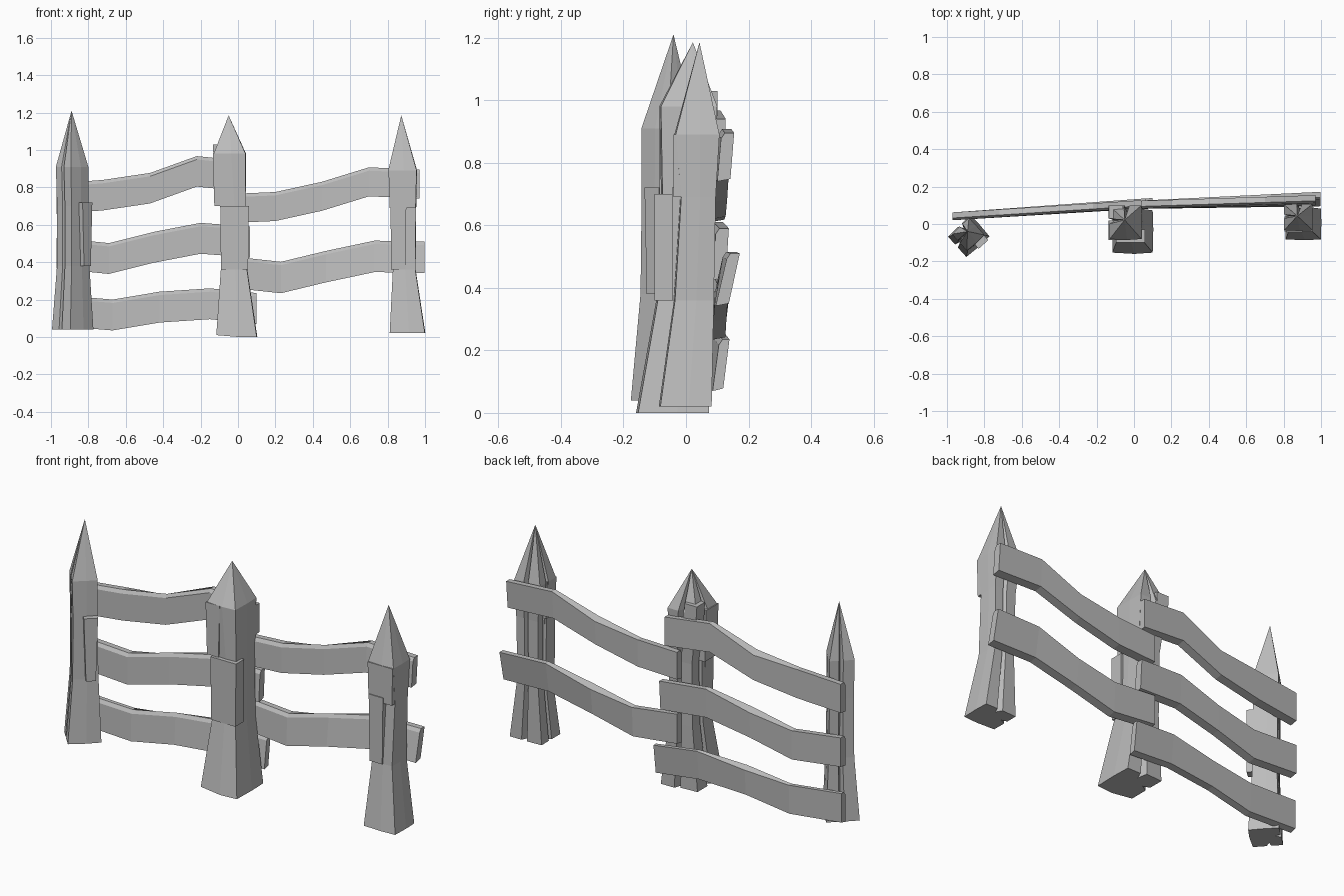
import bpy, bmesh, math
from mathutils import Matrix, Vector

old = bpy.data.objects.get("Cube")
if old:
    bpy.data.objects.remove(old, do_unlink=True)

# Single weathered grey material
grey = bpy.data.materials.new("weathered grey")
grey.use_nodes = True
grey.diffuse_color = (0.5, 0.5, 0.5, 1)
bsdf = grey.node_tree.nodes["Principled BSDF"]
bsdf.inputs["Base Color"].default_value = grey.diffuse_color
bsdf.inputs["Roughness"].default_value = 0.9


def loft(name, rings, tip=None):
    """Skin closed rings; cap the ends, or gather the last ring to a tip."""
    bm = bmesh.new()
    loops = [[bm.verts.new(p) for p in ring] for ring in rings]
    n = len(loops[0])
    for a, b in zip(loops, loops[1:]):
        for i in range(n):
            j = (i + 1) % n
            bm.faces.new((a[i], a[j], b[j], b[i]))
    bm.faces.new(loops[0][::-1])
    if tip:
        t = bm.verts.new(tip)
        for i in range(n):
            bm.faces.new((loops[-1][i], loops[-1][(i + 1) % n], t))
    else:
        bm.faces.new(loops[-1])
    bmesh.ops.recalc_face_normals(bm, faces=bm.faces)
    mesh = bpy.data.meshes.new(name)
    bm.to_mesh(mesh)
    bm.free()
    mesh.materials.append(grey)
    obj = bpy.data.objects.new(name, mesh)
    bpy.context.collection.objects.link(obj)
    return obj


# Rough square with a bowed front and split grooves on the back and one side
POST_SHAPE = [(-1, -1), (0.1, -1.06), (1, -1), (1.03, 0.1), (1, 1), (0.25, 1),
              (0.1, 0.6), (-0.1, 1), (-1, 0.95), (-1, 0.2), (-0.65, 0.1), (-1, -0.1)]


def post(name, sections, tip, turn=0):
    """Each section is z, centre x, centre y, half width, half depth."""
    spin = Matrix.Rotation(math.radians(turn), 3, 'Z')
    rings = []
    for z, cx, cy, hx, hy in sections:
        rings.append([Vector((cx, cy, z)) + spin @ Vector((u * hx, v * hy, 0))
                      for u, v in POST_SHAPE])
    return loft(name, rings, tip)


def splinter(name, low, high, taper=0.8, turn=0):
    """Slab of split wood spanning low to high, narrower at its foot."""
    a, b = Vector(low), Vector(high)
    mid, half = (a + b) / 2, (b - a) / 2
    spin = Matrix.Rotation(math.radians(turn), 3, 'Z')
    rings = []
    for s, k in ((-1, taper), (1, 1)):
        rings.append([mid + spin @ Vector((u * half.x * k, v * half.y, s * half.z))
                      for u, v in ((-1, -1), (1, -1), (1, 1), (-1, 1))])
    return loft(name, rings)


def rail(name, path, height, y_ends, lean=(0, 0), thick=0.042):
    """Path holds x and top z; the board has a chamfered front top edge."""
    x0, x1 = path[0][0], path[-1][0]
    rings = []
    for i, (x, top) in enumerate(path):
        t = (x - x0) / (x1 - x0)
        y = y_ends[0] + (y_ends[1] - y_ends[0]) * t
        k = lean[0] + (lean[1] - lean[0]) * t
        chip = 0.02 if i == len(path) // 2 else 0
        rings.append([(x, y, top - height), (x, y + k, top - 0.018),
                      (x, y + k + 0.012, top), (x, y + k + thick, top - chip),
                      (x, y + thick, top - height + 0.008)])
    return loft(name, rings)


# Posts
post("right_post", [(0.04, -0.885, -0.065, 0.083, 0.075), (0.38, -0.882, -0.058, 0.064, 0.06),
                    (0.7, -0.885, -0.057, 0.06, 0.06), (0.91, -0.888, -0.055, 0.063, 0.061)],
     (-0.89, -0.04, 1.21), turn=42)
middle = post("middle_post", [(0.01, -0.008, -0.04, 0.108, 0.113), (0.36, -0.022, -0.005, 0.07, 0.085),
                              (0.7, -0.025, 0.005, 0.067, 0.08), (0.98, -0.045, 0.01, 0.085, 0.09)],
              (-0.05, 0.022, 1.185))
for v in middle.data.vertices:          # foot sags toward one corner
    if v.co.z < 0.1:
        v.co.z = 0.01 if v.co.x < 0 else 0
post("left_post", [(0.02, 0.905, 0.0, 0.094, 0.082), (0.36, 0.888, 0.027, 0.06, 0.062),
                   (0.69, 0.887, 0.04, 0.064, 0.055), (0.89, 0.879, 0.037, 0.076, 0.07)],
     (0.873, 0.043, 1.185))

# Split slabs clinging to the posts
splinter("middle_lower_slab", (-0.095, -0.1, 0.36), (0.058, -0.03, 0.7), 0.95)
splinter("middle_upper_slab", (-0.135, -0.085, 0.7), (-0.05, 0.02, 0.98), 0.8)
splinter("middle_back_slab", (-0.135, 0.03, 0.86), (-0.06, 0.1, 1.03), 0.7)
splinter("left_lower_slab", (0.815, -0.045, 0.36), (0.9, 0.03, 0.72), 0.9)
splinter("left_upper_slab", (0.805, -0.04, 0.69), (0.955, 0.04, 0.89), 0.93)
splinter("right_slab", (-0.855, -0.115, 0.38), (-0.785, -0.07, 0.72), 0.7, turn=42)

# Rails between the right and middle posts
rail("right_top_rail", [(-0.97, 0.82), (-0.72, 0.84), (-0.47, 0.877), (-0.22, 0.967), (0.04, 0.94)],
     0.163, (0.02, 0.085))
rail("right_middle_rail", [(-0.97, 0.53), (-0.69, 0.502), (-0.45, 0.562), (-0.2, 0.61), (0.065, 0.59)],
     0.165, (0.02, 0.085), (0, 0.01))
rail("right_bottom_rail", [(-0.97, 0.225), (-0.67, 0.2), (-0.42, 0.242), (-0.15, 0.26), (0.098, 0.235)],
     0.165, (0.02, 0.085), (0, 0.02), 0.034)

# Rails between the middle and left posts
rail("left_top_rail", [(-0.03, 0.765), (0.2, 0.775), (0.45, 0.83), (0.7, 0.907), (0.97, 0.895)],
     0.155, (0.08, 0.1), (0, 0.012))
rail("left_middle_rail", [(-0.03, 0.43), (0.23, 0.402), (0.47, 0.46), (0.73, 0.515), (0.998, 0.51)],
     0.168, (0.08, 0.095), (0, 0.035))
